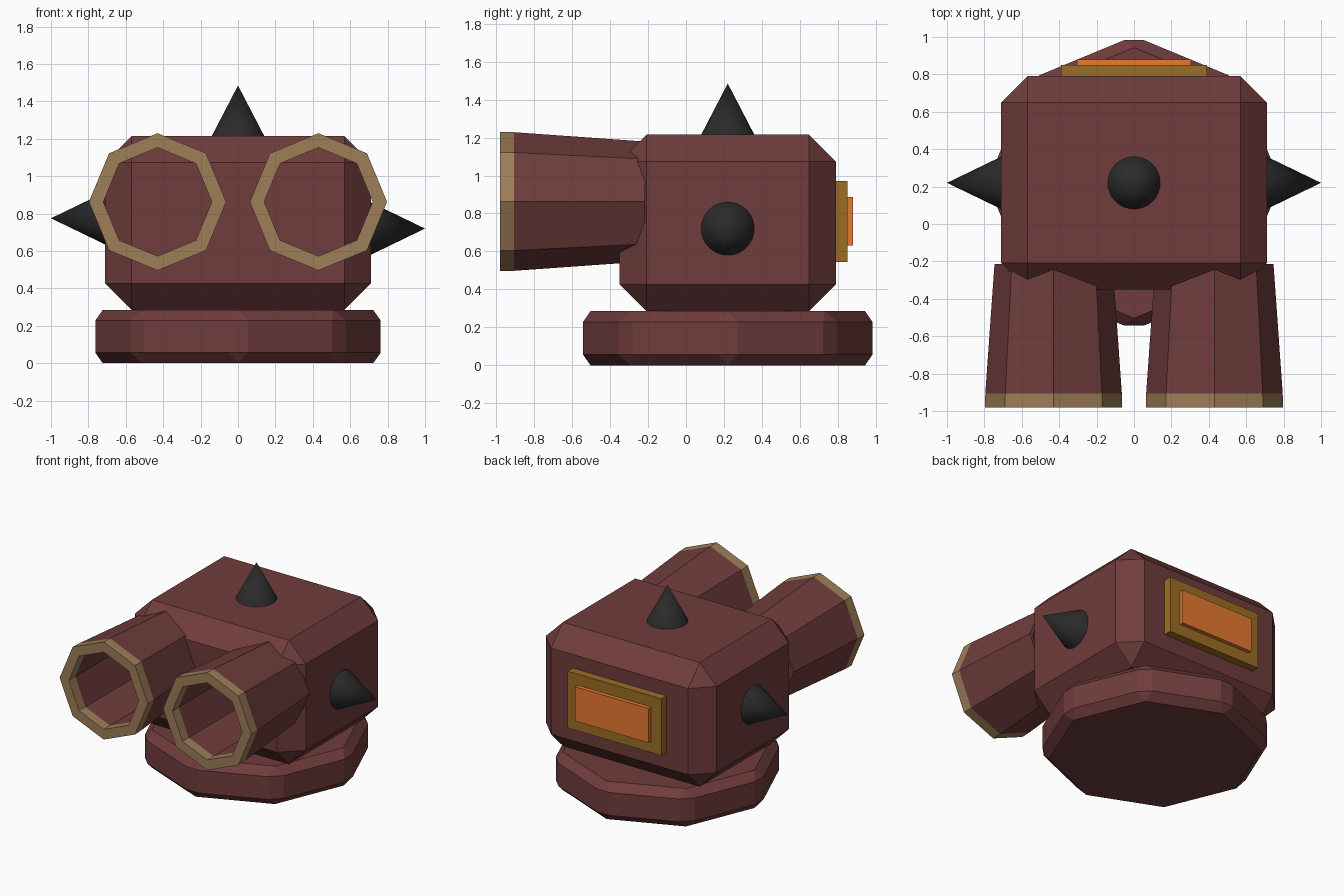
import bpy
import bmesh
from math import cos, sin, pi
from mathutils import Vector

cube = bpy.data.objects.get("Cube")
if cube:
    bpy.data.objects.remove(cube, do_unlink=True)


def material(name, rgb):
    """Flat material from an sRGB byte colour."""
    linear = [((c / 255 + 0.055) / 1.055) ** 2.4 for c in rgb] + [1]
    mat = bpy.data.materials.new(name)
    mat.use_nodes = True
    mat.diffuse_color = linear
    mat.node_tree.nodes["Principled BSDF"].inputs["Base Color"].default_value = linear
    return mat


maroon = material("maroon", (112, 60, 60))
tan = material("tan", (157, 126, 88))
black = material("black", (42, 42, 42))
bronze = material("bronze", (158, 109, 38))
orange = material("orange", (240, 126, 50))


def finish(name, mat, bevel=0):
    obj = bpy.context.object
    obj.name = name
    obj.data.materials.append(mat)
    if bevel:
        mod = obj.modifiers.new("chamfer", "BEVEL")
        mod.width = bevel
        mod.segments = 1
        mod.limit_method = "ANGLE"
    return obj


def box(name, low, high, mat, bevel=0):
    low, high = Vector(low), Vector(high)
    bpy.ops.mesh.primitive_cube_add(size=1, location=(low + high) / 2)
    bpy.context.object.scale = high - low
    bpy.ops.object.transform_apply(location=False, rotation=False, scale=True)
    return finish(name, mat, bevel)


def spike(name, base, direction, height):
    direction = Vector(direction)
    bpy.ops.mesh.primitive_cone_add(
        vertices=32, radius1=0.14, depth=height,
        location=Vector(base) + direction * height / 2,
        rotation=direction.to_track_quat("Z", "Y").to_euler())
    obj = finish(name, black)
    bpy.ops.object.shade_smooth_by_angle()
    return obj


def barrel(name, x, z):
    """Open eight-sided tube with a tan muzzle ring."""
    profile = [(0.367, -0.98), (0.365, -0.905), (0.316, -0.215),
               (0.29, -0.215), (0.29, -0.905), (0.29, -0.98)]
    bm = bmesh.new()
    rings = [[bm.verts.new((x + r * cos(i * pi / 4), y, z + r * sin(i * pi / 4)))
              for i in range(8)] for r, y in profile]
    for a, b in zip(rings, rings[1:] + rings[:1]):
        for i in range(8):
            j = (i + 1) % 8
            face = bm.faces.new((a[i], a[j], b[j], b[i]))
            face.material_index = int(face.calc_center_median().y < -0.92)
    bmesh.ops.recalc_face_normals(bm, faces=bm.faces)
    mesh = bpy.data.meshes.new(name)
    bm.to_mesh(mesh)
    bm.free()
    mesh.materials.append(maroon)
    mesh.materials.append(tan)
    bpy.context.collection.objects.link(bpy.data.objects.new(name, mesh))


# Chamfered octagonal base
bpy.ops.mesh.primitive_cylinder_add(vertices=8, radius=0.785, depth=0.285,
                                    location=(0, 0.22, 0.1425))
finish("base", maroon, 0.057)

# Turret body
box("body", (-0.71, -0.35, 0.285), (0.71, 0.79, 1.215), maroon, 0.141)

# Twin barrels
for side, sign in (("left", 1), ("right", -1)):
    barrel(side + "_barrel", sign * 0.43, 0.863)

# Spikes
spike("top_spike", (0, 0.22, 1.215), (0, 0, 1), 0.27)
spike("left_spike", (0.71, 0.22, 0.72), (1, 0, 0), 0.29)
spike("right_spike", (-0.71, 0.22, 0.775), (-1, 0, 0), 0.29)

# Rear panel
box("rear_panel_frame", (-0.39, 0.77, 0.545), (0.39, 0.85, 0.972), bronze)
box("rear_panel_light", (-0.305, 0.83, 0.63), (0.305, 0.88, 0.888), orange)
